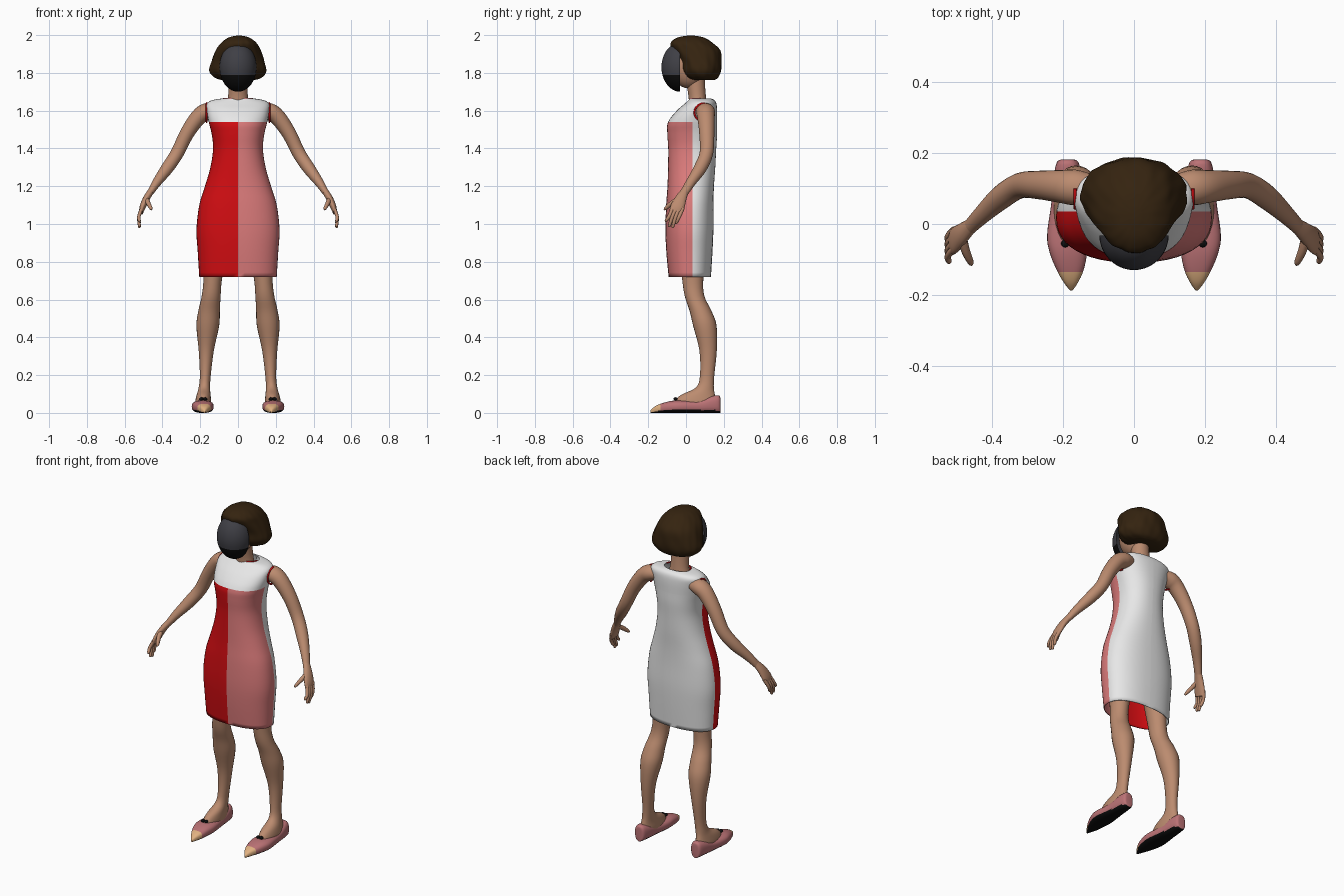
import bpy, bmesh, math
from mathutils import Vector, Matrix

cube = bpy.data.objects.get("Cube")
if cube:
    bpy.data.objects.remove(cube, do_unlink=True)


def material(name, r, g, b):
    m = bpy.data.materials.new(name)
    m.use_nodes = True
    m.diffuse_color = (r, g, b, 1)
    bsdf = next(n for n in m.node_tree.nodes if n.type == 'BSDF_PRINCIPLED')
    bsdf.inputs["Base Color"].default_value = (r, g, b, 1)
    bsdf.inputs["Roughness"].default_value = 0.8
    return m


WHITE = material("white cloth", .82, .82, .82)
RED = material("red cloth", .65, .004, .006)
PINK = material("pink cloth", .72, .2, .2)
SKIN = material("skin", .5, .26, .16)
HAIR = material("brown hair", .035, .017, .005)
GREY = material("dark grey visor", .05, .05, .06)
BLACK = material("black", .004, .004, .004)
SHOE = material("dusty pink leather", .5, .17, .18)
PEACH = material("peach toe cap", .75, .44, .22)

X, Y, Z = Vector((1, 0, 0)), Vector((0, 1, 0)), Vector((0, 0, 1))


def smooth_rings(pts, steps):
    """Interpolate centre and radii with a Catmull-Rom spline."""
    out = []
    for i in range(len(pts) - 1):
        a, b, c, d = pts[max(i - 1, 0)], pts[i], pts[i + 1], pts[min(i + 2, len(pts) - 1)]
        for s in range(steps):
            t = s / steps
            out.append([q + .5 * t * (r - p + t * (2 * p - 5 * q + 4 * r - e + t * (3 * (q - r) + e - p)))
                        for p, q, r, e in zip(a, b, c, d)])
    return out + [list(pts[-1])]


def finish(name, bm, mats, rule=None, mirror=False, solid=0):
    bmesh.ops.recalc_face_normals(bm, faces=bm.faces)
    for f in bm.faces:
        f.material_index = rule(f.calc_center_median(), f.normal) if rule else 0
    mesh = bpy.data.meshes.new(name)
    bm.to_mesh(mesh)
    bm.free()
    ob = bpy.data.objects.new(name, mesh)
    bpy.context.collection.objects.link(ob)
    for m in mats:
        mesh.materials.append(m)
    bpy.ops.object.select_all(action='DESELECT')
    ob.select_set(True)
    bpy.context.view_layer.objects.active = ob
    bpy.ops.object.shade_smooth_by_angle(angle=math.radians(50))
    if solid:
        ob.modifiers.new("Cloth thickness", 'SOLIDIFY').thickness = solid
    if mirror:
        ob.modifiers.new("Mirror", 'MIRROR')
    return ob


def cut(bm, co, normal, clear=False):
    bmesh.ops.bisect_plane(bm, geom=bm.verts[:] + bm.edges[:] + bm.faces[:],
                           plane_co=co, plane_no=normal, clear_outer=clear)


def sweep(pts, axes=None, ref=Y, seg=24, steps=4, power=2, caps=True, ripple=0):
    """Skin rings (x, y, z, radius_u, radius_v) along a path."""
    bm = bmesh.new()
    rings = smooth_rings(pts, steps)
    centres = [Vector(r[:3]) for r in rings]
    loops = []
    for i, r in enumerate(rings):
        if axes:
            u, v = axes
        else:
            t = (centres[min(i + 1, len(rings) - 1)] - centres[max(i - 1, 0)]).normalized()
            u = (ref - t * ref.dot(t)).normalized()
            v = t.cross(u)
        loop = []
        for k in range(seg):
            a = math.tau * k / seg
            c, s = math.cos(a), math.sin(a)
            wave = 1 + ripple * (math.sin(9 * a + i * .5) + .6 * math.sin(17 * a - i * .3))
            pu = math.copysign(abs(c) ** (2 / power), c) * r[3] * wave
            pv = math.copysign(abs(s) ** (2 / power), s) * r[4] * wave
            loop.append(bm.verts.new(centres[i] + u * pu + v * pv))
        loops.append(loop)
    for a, b in zip(loops, loops[1:]):
        for k in range(seg):
            n = (k + 1) % seg
            bm.faces.new((a[k], a[n], b[n], b[k]))
    if caps:
        bm.faces.new(loops[0])
        bm.faces.new(loops[-1])
    return bm


def ellipsoid(centre, radii, seg=32):
    bm = bmesh.new()
    bmesh.ops.create_uvsphere(bm, u_segments=seg, v_segments=seg // 2, radius=1,
                              matrix=Matrix.Translation(centre) @ Matrix.Diagonal((*radii, 1)))
    return bm


# Dress: white back and yoke, red and pink front halves
bm = sweep([(0, .02, .72, .205, .112), (0, .018, .85, .213, .122), (0, .018, .97, .22, .127),
            (0, .02, 1.1, .205, .125), (0, .025, 1.2, .175, .123), (0, .03, 1.3, .146, .125),
            (0, .033, 1.4, .132, .127), (0, .033, 1.48, .14, .132), (0, .035, 1.54, .155, .13),
            (0, .058, 1.6, .165, .107), (0, .077, 1.637, .165, .084), (0, .082, 1.656, .135, .068),
            (0, .075, 1.665, .08, .055)], (X, Y), seg=48, power=2.3, caps=False)
cut(bm, (0, 0, 1.54), Z)
cut(bm, (0, 0, 0), X)
cut(bm, (0, .035, 0), Y)


def dress_rule(c, n):
    if c.z > 1.54 or c.y > .035:
        return 0
    return 1 if c.x < 0 else 2


finish("dress", bm, [WHITE, RED, PINK], dress_rule, solid=.005)

# Lining showing at the neckline and armholes
arc = [math.radians(d) for d in range(-90, 91, 30)]
finish("neck_lining", sweep([(.077 * math.sin(a), .075 - .052 * math.cos(a), 1.664, .004, .004)
                             for a in arc], ref=Z, seg=8), [RED])
finish("armhole_lining", sweep([(.166, .1 - .055 * math.cos(a), 1.59 + .05 * math.sin(a), .005, .005)
                                for a in arc], ref=X, seg=8), [RED], mirror=True)

# Neck and head
finish("neck", sweep([(0, .065, 1.6, .07, .05), (0, .06, 1.67, .053, .046),
                      (0, .05, 1.75, .05, .05), (0, .04, 1.82, .05, .06)], (X, Y)), [SKIN])
finish("head", ellipsoid((0, .015, 1.84), (.085, .1, .122)), [SKIN])

# Face mask: grey visor above, black below
bm = ellipsoid((0, -.03, 1.83), (.098, .1, .13), 40)
cut(bm, (0, -.033, 0), Y, True)
cut(bm, (0, 0, 1.79), Z)
finish("face_visor", bm, [GREY, BLACK], lambda c, n: int(c.z < 1.79))

# Bobbed hair
finish("hair", sweep([(0, .09, 1.762, .085, .06), (0, .085, 1.775, .125, .085),
                      (0, .08, 1.81, .15, .105), (0, .075, 1.86, .14, .112),
                      (0, .055, 1.92, .118, .125), (.005, .03, 1.96, .092, .11),
                      (.005, .025, 1.987, .055, .07), (.005, .025, 1.997, .015, .02)],
                     (X, Y), seg=72, ripple=.013, power=2.1), [HAIR])

# Arms
finish("arms", sweep([(.12, .1, 1.6, .04, .035), (.165, .103, 1.595, .05, .045),
                      (.21, .106, 1.565, .046, .043), (.27, .11, 1.48, .04, .038),
                      (.322, .108, 1.375, .036, .035), (.375, .075, 1.295, .034, .033),
                      (.43, .025, 1.22, .026, .024), (.465, -.01, 1.165, .022, .017)]),
       [SKIN], mirror=True)

# Hands with four fingers and a thumb
finish("palms", sweep([(.46, -.005, 1.175, .021, .017), (.485, -.027, 1.135, .03, .018),
                       (.505, -.045, 1.09, .037, .016), (.513, -.055, 1.06, .034, .011)]),
       [SKIN], mirror=True)
for i, (name, tip) in enumerate(zip(("index", "middle", "ring", "little"), (1.01, .985, .98, 1.0))):
    y = -.08 + .018 * i
    finish(name + "_fingers", sweep([(.508, y + .01, 1.085, .01, .01),
                                     (.525, y - .01, 1.04, .01, .009),
                                     (.522, y - .025, tip + .008, .008, .008),
                                     (.52, y - .027, tip, .003, .003)], seg=10), [SKIN], mirror=True)
finish("thumbs", sweep([(.485, -.035, 1.135, .014, .013), (.475, -.075, 1.11, .013, .012),
                        (.462, -.105, 1.085, .01, .009), (.458, -.115, 1.075, .004, .004)], seg=12),
       [SKIN], mirror=True)

# Legs running down into the insteps
finish("legs", sweep([(.115, .03, .95, .075, .08), (.133, .035, .72, .05, .057),
                      (.142, .045, .62, .05, .052), (.153, .077, .54, .057, .058),
                      (.16, .1, .46, .06, .062), (.168, .117, .33, .04, .046),
                      (.173, .112, .2, .029, .038), (.178, .1, .135, .03, .047),
                      (.182, .063, .095, .037, .09), (.184, .05, .06, .042, .11),
                      (.184, .05, .03, .04, .1)], (X, Y)), [SKIN], mirror=True)

# Flat pointed shoes with peach toes and black soles
profile = [(.187, .182, .012, .07), (.187, .175, .03, .092), (.187, .13, .04, .088),
           (.187, .06, .046, .067), (.187, -.03, .058, .066), (.185, -.08, .053, .063),
           (.18, -.13, .038, .05), (.178, -.165, .02, .034), (.177, -.187, .004, .014)]
bm = sweep([(x, y, h / 2, w, h / 2) for x, y, w, h in profile], (X, Z), seg=32, power=2.6)
cut(bm, (0, -.135, 0), Y)


def shoe_rule(c, n):
    if n.z < -.5 and c.z < .03:
        return 2
    return 1 if c.y < -.135 else 0


finish("shoes", bm, [SHOE, PEACH, BLACK], shoe_rule, mirror=True)

# Small bows on the shoes
for side, dx in (("inner", -.01), ("outer", .01)):
    finish(side + "_bow_loops", ellipsoid((.184 + dx, -.055, .074), (.012, .011, .009), 12),
           [BLACK], mirror=True)
